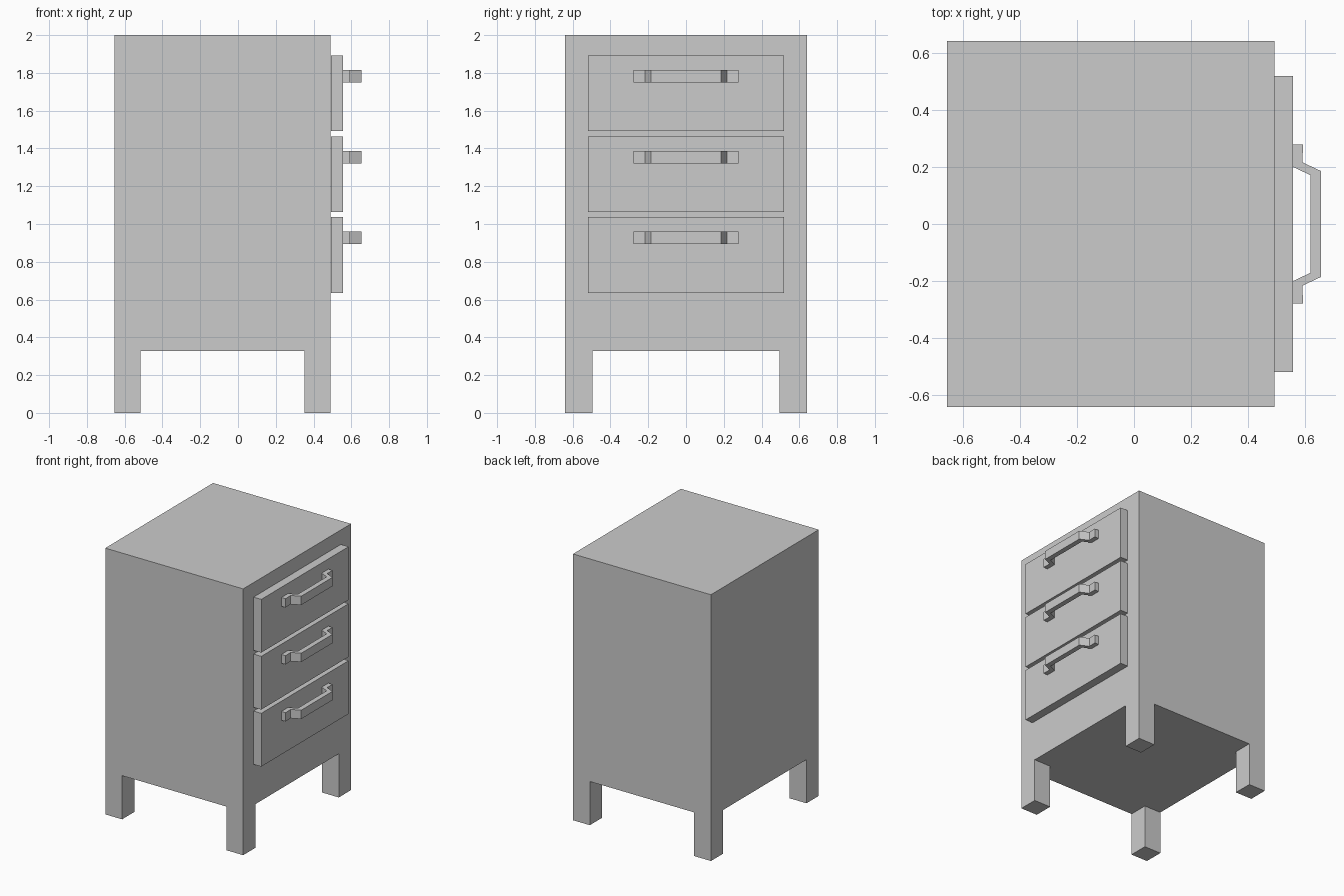
import bpy, bmesh, math
from mathutils import Vector

if "Cube" in bpy.data.objects:
    bpy.data.objects.remove(bpy.data.objects["Cube"])

X0, X1, HALF_Y = -0.655, 0.491, 0.64      # cabinet footprint
FLOOR, TOP = 0.328, 2.0                   # underside and top of the case
LEG_X, LEG_Y = 0.14, 0.145                # leg section
DRAWER_X = 0.556                          # drawer front plane


def add_object(name, bm):
    bmesh.ops.recalc_face_normals(bm, faces=bm.faces)
    mesh = bpy.data.meshes.new(name)
    bm.to_mesh(mesh)
    bm.free()
    obj = bpy.data.objects.new(name, mesh)
    bpy.context.collection.objects.link(obj)
    return obj


def cube(lo, hi):
    lo, hi = Vector(lo), Vector(hi)
    bm = bmesh.new()
    bmesh.ops.create_cube(bm, size=1)
    bmesh.ops.scale(bm, vec=hi - lo, verts=bm.verts)
    bmesh.ops.translate(bm, vec=(lo + hi) / 2, verts=bm.verts)
    return bm


def prism(profile, z0, z1):
    bm = bmesh.new()
    face = bm.faces.new([bm.verts.new((x, y, z0)) for x, y in profile])
    ext = bmesh.ops.extrude_face_region(bm, geom=[face], use_keep_orig=True)
    verts = [g for g in ext["geom"] if isinstance(g, bmesh.types.BMVert)]
    bmesh.ops.translate(bm, vec=(0, 0, z1 - z0), verts=verts)
    return bm


# Cabinet case with the four corner legs pulled down from its underside
bm = cube((X0, -HALF_Y, FLOOR), (X1, HALF_Y, TOP))
cuts = [((x, 0, 0), (1, 0, 0)) for x in (X0 + LEG_X, X1 - LEG_X)]
cuts += [((0, s * (HALF_Y - LEG_Y), 0), (0, 1, 0)) for s in (-1, 1)]
for co, no in cuts:
    bmesh.ops.bisect_plane(bm, geom=bm.verts[:] + bm.edges[:] + bm.faces[:],
                           plane_co=co, plane_no=no)
corners = []
for f in bm.faces:
    c = f.calc_center_median()
    if (abs(c.z - FLOOR) < 1e-4 and abs(c.y) > HALF_Y - LEG_Y
            and (c.x < X0 + LEG_X or c.x > X1 - LEG_X)):
        corners.append(f)
legs = bmesh.ops.extrude_discrete_faces(bm, faces=corners)["faces"]
bmesh.ops.translate(bm, vec=(0, 0, -FLOOR),
                    verts=list({v for f in legs for v in f.verts}))
bmesh.ops.recalc_face_normals(bm, faces=bm.faces)
bmesh.ops.dissolve_limit(bm, angle_limit=math.radians(1),
                         verts=bm.verts, edges=bm.edges)
add_object("cabinet_case", bm)

# Handle outline seen from above: feet, angled arms and straight grip
outer = [(DRAWER_X, 0.279), (0.592, 0.279), (0.589, 0.216), (0.655, 0.185)]
inner = [(0.617, 0.171), (DRAWER_X, 0.2)]
mirrored = lambda pts: [(x, -y) for x, y in reversed(pts)]
handle_profile = outer + mirrored(outer) + mirrored(inner) + inner

# Three drawers, each with its handle
for label, z in zip(("lower", "middle", "upper"), (0.636, 1.064, 1.492)):
    add_object(label + "_drawer",
               cube((X1 + 0.001, -0.518, z), (DRAWER_X, 0.518, z + 0.4)))
    add_object(label + "_handle",
               prism(handle_profile, z + 0.257, z + 0.323))
